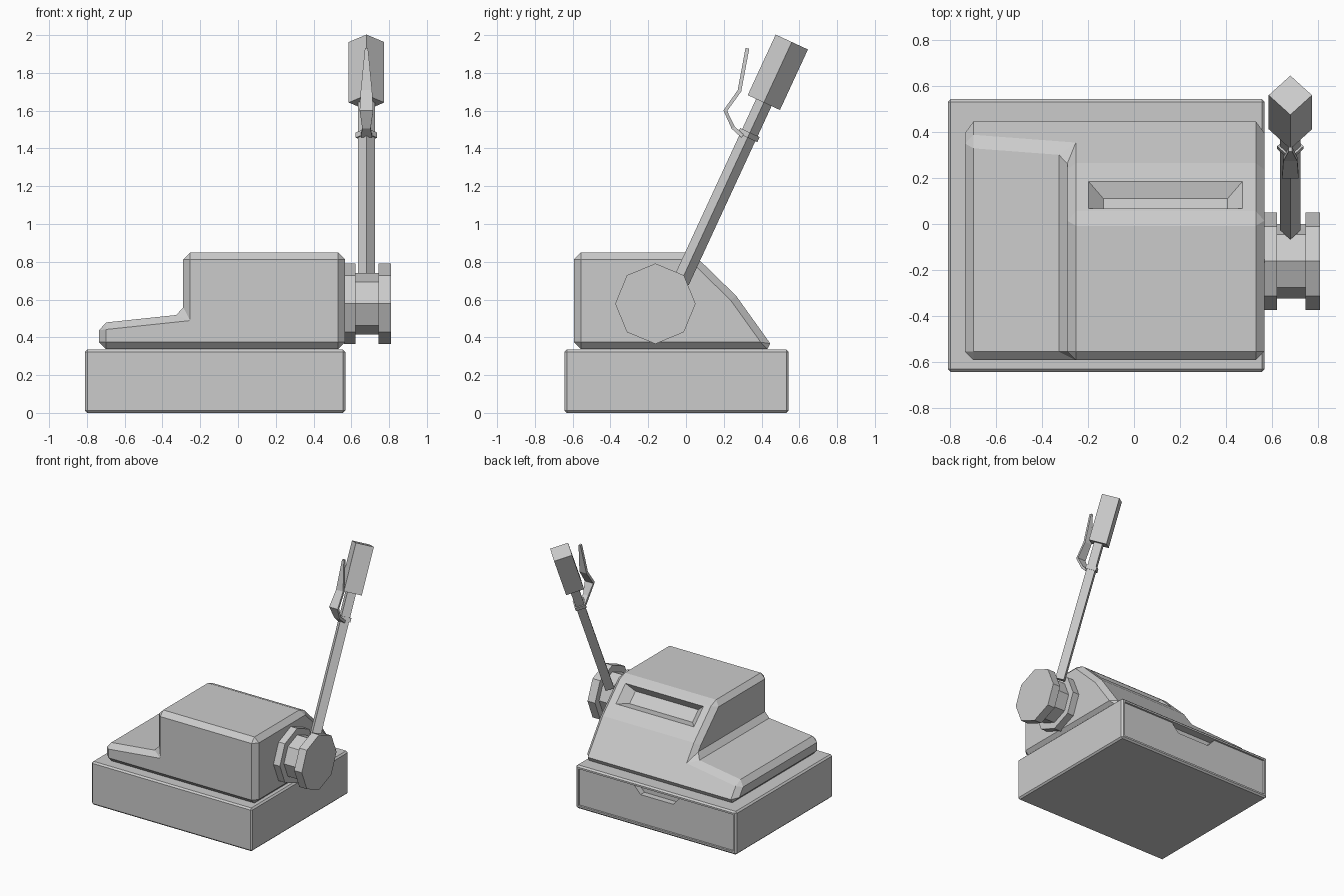
import bpy, bmesh, math
from mathutils import Vector, Matrix

if "Cube" in bpy.data.objects:
    bpy.data.objects.remove(bpy.data.objects["Cube"])


def finish(bm, name):
    bmesh.ops.recalc_face_normals(bm, faces=bm.faces)
    me = bpy.data.meshes.new(name)
    bm.to_mesh(me)
    bm.free()
    ob = bpy.data.objects.new(name, me)
    bpy.context.collection.objects.link(ob)
    return ob


def loft(name, rings):
    """Skin a closed solid through rings of points."""
    bm = bmesh.new()
    vr = [[bm.verts.new(p) for p in r] for r in rings]
    n = len(rings[0])
    for a, b in zip(vr, vr[1:]):
        for i in range(n):
            j = (i + 1) % n
            bm.faces.new((a[i], a[j], b[j], b[i]))
    bm.faces.new(vr[0][::-1])
    bm.faces.new(vr[-1])
    return finish(bm, name)


def box(name, x0, x1, y0, y1, z0, z1):
    ring = lambda z: [(x0, y0, z), (x1, y0, z), (x1, y1, z), (x0, y1, z)]
    return loft(name, [ring(z0), ring(z1)])


def apply(ob, kind, **props):
    m = ob.modifiers.new(kind.title(), kind)
    for k, v in props.items():
        setattr(m, k, v)
    bpy.context.view_layer.objects.active = ob
    bpy.ops.object.modifier_apply(modifier=m.name)


def bevel(ob, width):
    apply(ob, 'BEVEL', width=width, segments=1, limit_method='ANGLE', angle_limit=math.radians(25))


def cut(ob, cutter):
    cutter.hide_render = True
    apply(ob, 'BOOLEAN', object=cutter, operation='DIFFERENCE', solver='EXACT')
    bpy.data.objects.remove(cutter)


# Drawer base with recessed drawer front and finger notch on the back
base = box("drawer_base", -0.81, 0.568, -0.643, 0.543, 0, 0.335)
bevel(base, 0.012)
cut(base, box("panel_cutter", -0.785, 0.543, 0.528, 0.6, 0.025, 0.31))
notch = [(-0.32, 0.31), (0.08, 0.31), (0.02, 0.245), (-0.26, 0.245)]
cut(base, loft("notch_cutter", [[(x, y, z) for x, z in notch] for y in (0.48, 0.6)]))

# Stepped body: front profile run backwards, rear sliced by two sloping planes
profile = [(-0.735, 0.337), (-0.735, 0.475), (-0.29, 0.522), (-0.29, 0.85), (0.567, 0.85), (0.567, 0.337)]
body = loft("machine_body", [[(x, y, z) for x, z in profile] for y in (-0.592, 0.9)])
bm = bmesh.new()
bm.from_mesh(body.data)
for (y0, z0), (y1, z1) in (((0.065, 0.815), (0.265, 0.62)), ((0.265, 0.62), (0.455, 0.355))):
    res = bmesh.ops.bisect_plane(bm, geom=bm.verts[:] + bm.edges[:] + bm.faces[:],
                                 plane_co=(0, y0, z0), plane_no=(0, z0 - z1, y1 - y0), clear_outer=True)
    rim = [e for e in bm.edges if e.is_boundary]
    bmesh.ops.edgeloop_fill(bm, edges=rim)
bmesh.ops.recalc_face_normals(bm, faces=bm.faces)
bm.to_mesh(body.data)
bm.free()
bevel(body, 0.037)

# Display window: tapered pocket in the upper slope
down = Vector((0, 0.2, -0.195)).normalized()
out = Vector((0, 0.195, 0.2)).normalized()
centre = Vector((0.137, 0.127, 0.755))


def window(hx, v0, v1, depth):
    return [centre + Vector((x, 0, 0)) + down * v + out * depth
            for x, v in ((-hx, v0), (hx, v0), (hx, v1), (-hx, v1))]


cut(body, loft("window_cutter", [window(0.27, -0.065, 0.035, -0.06), window(0.335, -0.082, 0.082, 0.0),
                                 window(0.335, -0.082, 0.082, 0.05)]))

# Octagonal hub with a flange at each end
spool = [(0.56, 0.213), (0.622, 0.213), (0.622, 0.163), (0.745, 0.163), (0.745, 0.213), (0.81, 0.213)]
loft("lever_hub", [[(x, -0.162 + r * math.cos(i * math.pi / 4), 0.578 + r * math.sin(i * math.pi / 4))
                    for i in range(8)] for x, r in spool])

# Lever: square bars set on edge along a tilted axis
LX = 0.68
foot = Vector((LX, 0.412, 1.643))
axis = Vector((0, 0.148, 0.32)).normalized()
side = Vector((1, 0, 0))
front = axis.cross(side)


def bar(name, s0, s1, r):
    return loft(name, [[foot + axis * s + r * (side * a + front * b)
                        for a, b in ((1, 0), (0, 1), (-1, 0), (0, -1))] for s in (s0, s1)])


bar("lever_arm", -1.045, 0.01, 0.045)
bar("lever_grip", 0.0, 0.353, 0.094)
bar("trigger_collar", -0.205, -0.175, 0.057)

# Bent trigger in front of the grip: y, z, half width
path = [(0.30, 1.465, 0.03), (0.25, 1.51, 0.022), (0.208, 1.60, 0.036), (0.283, 1.705, 0.03), (0.325, 1.93, 0.008)]
rings = []
for i, (y, z, w) in enumerate(path):
    a, b = path[max(i - 1, 0)], path[min(i + 1, len(path) - 1)]
    t = Vector((0, b[0] - a[0], b[1] - a[1])).normalized()
    n = t.cross(side) * 0.01
    c = Vector((LX, y, z))
    rings.append([c - side * w - n, c + side * w - n, c + side * w + n, c - side * w + n])
loft("lever_trigger", rings)
